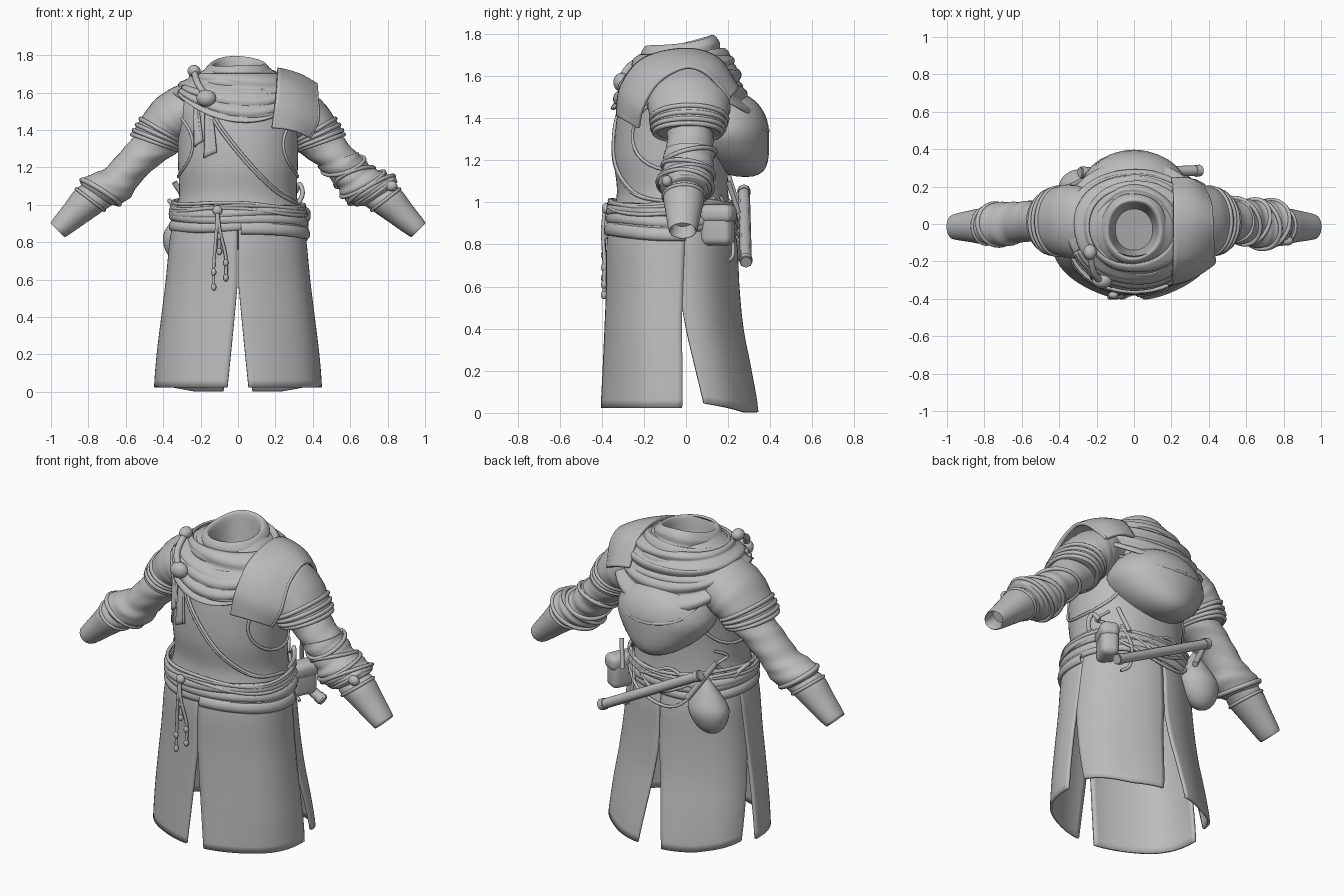
import bpy, bmesh, math
from math import sin, cos, pi, radians
from mathutils import Vector, Matrix

cube = bpy.data.objects.get("Cube")
if cube:
    bpy.data.objects.remove(cube)

GREY = (0.5, 0.5, 0.5, 1)
mat = bpy.data.materials.new("cloth grey")
mat.use_nodes = True
mat.diffuse_color = GREY
bsdf = next(n for n in mat.node_tree.nodes if n.type == "BSDF_PRINCIPLED")
bsdf.inputs["Base Color"].default_value = GREY


# ---- helpers ----
def link(name, data):
    ob = bpy.data.objects.new(name, data)
    bpy.context.collection.objects.link(ob)
    data.materials.append(mat)
    return ob


def finish(name, bm, thick=0):
    bmesh.ops.recalc_face_normals(bm, faces=bm.faces)
    me = bpy.data.meshes.new(name)
    bm.to_mesh(me)
    bm.free()
    me.shade_smooth()
    me.set_sharp_from_angle(angle=radians(50))
    ob = link(name, me)
    if thick:
        mod = ob.modifiers.new("thickness", "SOLIDIFY")
        mod.thickness, mod.offset = thick, 0


def spline(rows, t):
    """Smooth interpolation through rows, t from 0 to len - 1."""
    last = len(rows) - 1
    i = max(0, min(int(t), last - 1))
    f = t - i
    near = [rows[max(0, min(last, k))] for k in range(i - 1, i + 3)]
    return [b + 0.5 * f * (c - a + f * (2 * a - 5 * b + 4 * c - d + f * (3 * (b - c) + d - a)))
            for a, b, c, d in zip(*near)]


def grid(name, f, nu, nv, closed=False, caps=(), thick=0):
    """Surface f(u, v); closed joins the u direction, caps fills end rows."""
    bm = bmesh.new()
    cols = nu if closed else nu + 1
    vs = [[bm.verts.new(f(i / nu, j / nv)) for i in range(cols)] for j in range(nv + 1)]
    for j in range(nv):
        for i in range(nu):
            k = (i + 1) % cols
            bm.faces.new((vs[j][i], vs[j][k], vs[j + 1][k], vs[j + 1][i]))
    for row in caps:
        bm.faces.new(vs[row])
    finish(name, bm, thick)


def tube(name, pts, r, cyclic=False):
    if not cyclic:
        n = (len(pts) - 1) * 6
        pts = [spline(pts, i / 6) for i in range(n + 1)]
    cu = bpy.data.curves.new(name, "CURVE")
    cu.dimensions = "3D"
    cu.bevel_depth, cu.bevel_resolution, cu.use_fill_caps = r, 2, True
    sp = cu.splines.new("POLY")
    sp.points.add(len(pts) - 1)
    for p, co in zip(sp.points, pts):
        p.co = (*co, 1)
    sp.use_cyclic_u = cyclic
    sp.use_smooth = True
    link(name, cu)


def blob(name, loc, size, shape=lambda p: p):
    bm = bmesh.new()
    bmesh.ops.create_uvsphere(bm, u_segments=28, v_segments=18, radius=1)
    for v in bm.verts:
        v.co = [c + s * k for c, s, k in zip(loc, size, shape(v.co))]
    finish(name, bm)


# ---- garment outline: height, half width, front y, back y ----
BODY = [(0, .445, -.395, .345), (.2, .43, -.385, .31), (.4, .405, -.375, .27), (.6, .38, -.367, .25),
        (.8, .36, -.365, .24), (.95, .335, -.345, .21), (1.05, .315, -.328, .2), (1.2, .32, -.342, .2),
        (1.35, .325, -.335, .22), (1.5, .34, -.31, .24), (1.6, .33, -.265, .235), (1.68, .25, -.22, .2),
        (1.74, .16, -.17, .13)]


def oval(a, z, rx, yf, yb, off=0):
    """Point on a rounded oval; angle 0 is the front, pi/2 is the left."""
    x, y = (math.copysign(abs(k) ** .95, k) for k in (sin(a), -cos(a)))
    return Vector(((rx + off) * x, (yf + yb) / 2 + ((yb - yf) / 2 + off) * y, z))


def body(a, z, off=0):
    i = max(k for k in range(len(BODY) - 1) if k == 0 or BODY[k][0] <= z)
    f = (z - BODY[i][0]) / (BODY[i + 1][0] - BODY[i][0])
    return oval(a, z, *spline(BODY, i + f)[1:], off)


def on_body(pts, off):
    return [body(radians(a), z, off) for a, z in pts]


grid("tunic_body", lambda u, v: body(u * 2 * pi, .88 + .86 * v), 56, 36, True)

# ---- skirt: two front and two back panels ----
for s, side in ((1, "left"), (-1, "right")):
    def front(u, v, s=s):
        z = .024 + .9 * v
        k = max(0, 1 - z / .58)
        a = radians((6.5 * k + .2) * (1 - u) + (91 + 10 * v) * u)
        return body(s * a, z, .002 + .004 * sin(9 * u + 2))

    def back(u, v, s=s):
        hem = .045 - .042 * min(1, u * 1.6)
        z = hem + (.93 - hem) * v
        k = max(0, 1 - z / .56)
        a = radians((95 + 13 * k) * (1 - u) + (179.7 - 9 * k) * u)
        return body(s * a, z, -.008 + .005 * sin(8 * u))

    grid(side + "_front_skirt_panel", front, 26, 24, thick=.014)
    grid(side + "_back_skirt_panel", back, 26, 24, thick=.014)


# ---- waist sash and ropes ----
def band(name, z, h, off, tilt, start=0, end=360):
    def f(u, v):
        a = radians(start + (end - start) * u)
        zz = z + h * (v - .5) + tilt * sin(a) + .006 * sin(3 * a)
        return body(a, zz, off + .016 * max(0, sin(pi * v)) ** .6)
    grid(name, f, 64, 8, end - start == 360, thick=.01)


band("sash_lower", .89, .055, .004, .006)
band("sash_middle", .925, .05, .012, -.012)
band("sash_upper", .96, .05, .016, .008)
band("sash_loose_end", .875, .06, .012, -.02, 2, 100)
for i, (z, tilt) in enumerate(((.985, .012), (1.0, -.015), (.97, -.02))):
    tube("waist_rope_%d" % (i + 1),
         [body(k * pi / 24, z + tilt * sin(k * pi / 24) + .01 * cos(k * pi / 8), .03)
          for k in range(48)], .01, True)

# hanging cords with knots and beads
blob("cord_knot", (-.11, -.38, .97), (.026, .02, .026))
for x, z in ((-.13, .55), (-.065, .6), (-.10, .74)):
    tube("hanging_cord", [(-.11, -.385, .97), (-.11 + (x + .11) * .3, -.395, .86),
                          (x, -.387, z + .12), (x, -.39, z)], .009)
    for h in (.01, .09):
        blob("cord_bead", (x, -.39, z + h), (.014, .014, .02))

# ---- chest strap, armhole seams ----
for d in (0, 3):
    tube("chest_strap", on_body([(-36 + d, 1.6), (-22 + d, 1.46), (-7 + d, 1.33), (14 + d, 1.18),
                                 (38 + d, 1.07), (62 + d, 1.02), (95, 1.0)], .006), .008)
for s in (1, -1):
    tube("armhole_seam", [body(s * radians(95 + 48 * cos(t * pi / 16)), 1.33 + .18 * sin(t * pi / 16), .002)
                          for t in range(32)], .008, True)
    tube("side_lacing", on_body([(s * 115, 1.0), (s * 125, 1.05), (s * 112, 1.09), (s * 128, 1.13)], .01), .008)

# ---- sleeves: outer x z, inner x z, half depth, centre y ----
UPPER = [(.18, 1.70, .2, 1.36, .18, 0), (.34, 1.63, .26, 1.34, .195, .01), (.44, 1.565, .28, 1.33, .195, .015),
         (.52, 1.46, .295, 1.33, .18, .015), (.565, 1.375, .32, 1.29, .16, .01), (.53, 1.36, .35, 1.3, .1, .015)]
LOWER = [(.52, 1.42, .30, 1.3, .11, .02), (.575, 1.345, .345, 1.265, .11, .02), (.64, 1.27, .44, 1.2, .11, .015),
         (.71, 1.195, .53, 1.11, .108, .01), (.78, 1.165, .575, 1.04, .118, 0), (.84, 1.13, .64, 1.0, .112, 0),
         (.83, 1.09, .71, 1.0, .08, 0)]
CUFF = [(.80, 1.12, .67, 1.0, .085, 0), (.865, 1.085, .715, .97, .098, -.01), (.93, 1.0, .81, .905, .085, -.012),
        (1.0, .908, .92, .83, .067, -.015), (.985, .912, .925, .85, .055, -.015), (.95, .95, .89, .885, .05, -.015)]


def ring_point(row, a, s, k=1):
    ox, oz, ix, iz, ry, cy = row
    return Vector((s * ((ox + ix) / 2 + k * cos(a) * (ox - ix) / 2), cy + k * ry * sin(a),
                   (oz + iz) / 2 + k * cos(a) * (oz - iz) / 2))


def limb(name, rows, s, wrinkle, start=0.0, fat=1.0):
    def f(u, v):
        a = u * 2 * pi
        k = fat + wrinkle * sin(v * 36 + 2 * sin(a + s) + cos(2 * a))
        t = start + v * (len(rows) - 1 - start)
        return ring_point(spline(rows, t), a, s, k)
    grid(name, f, 36, 40, True, caps=(0, -1))


def loop(name, rows, t, s, r, k=1.0, skew=0):
    pts = [ring_point(spline(rows, t + skew * sin(i * pi / 18)), i * pi / 18, s, k) for i in range(36)]
    tube(name, pts, r, True)


for s, side in ((1, "left"), (-1, "right")):
    limb(side + "_shoulder_sleeve", UPPER, s, .006)
    limb(side + "_forearm_sleeve", LOWER, s, .018)
    limb(side + "_cuff", CUFF, s, 0)
    for i in range(4):
        loop(side + "_sleeve_rib", UPPER, 3.0 + .33 * i, s, .012)
    loop(side + "_sleeve_hem_fold", LOWER, 4.9, s, .014, .98, .2)
    loop(side + "_cuff_edge", CUFF, 1, s, .009)

# cloth wrap and cords on the left forearm
limb("forearm_wrap", LOWER, 1, .035, 1.9, 1.09)
for i in range(4):
    loop("forearm_cord", LOWER, 2.3 + .75 * i, 1, .011, 1.13, -.35 * (-1) ** i)
blob("forearm_knot", (.82, -.09, 1.1), (.032, .025, .028))

# ---- neck cowl ----
COWL = [(1.6, .10, -.14, .08), (1.7, .115, -.16, .10), (1.775, .13, -.175, .115), (1.785, .15, -.19, .135),
        (1.755, .175, -.21, .16), (1.72, .18, -.215, .165), (1.725, .215, -.24, .19), (1.69, .24, -.26, .21),
        (1.655, .235, -.255, .21), (1.66, .27, -.275, .23), (1.62, .295, -.295, .245), (1.575, .28, -.28, .235)]


def cowl(u, v):
    a = u * 2 * pi
    z, rx, yf, yb = spline(COWL, v * (len(COWL) - 1))
    return oval(a, z - .028 * (1 + cos(a)) * (1 - .4 * v) + .008 * sin(2 * a + 5 * v), rx, yf, yb,
                .006 * v * sin(5 * a + 7 * v))


grid("neck_cowl", cowl, 64, 66, True, caps=(0,))


def drape(u, v):
    a = u * 2 * pi
    low = 1.575 - .11 * max(0, cos(a - .2)) ** 2 - .04 * max(0, -cos(a))
    z = low + (1.7 - low) * v
    return body(a, z, .014 + .010 * sin(16 * v + 1.5 * sin(a)))


grid("cowl_drape", drape, 64, 24, True, thick=.012)


# broad swags of cloth across the chest
def swag(u, v):
    a = radians(-62 + 135 * u)
    dip = max(0, sin(pi * u)) ** 1.2
    z = 1.64 - (.05 + .10 * v) * dip - .05 * v
    return body(a, z, .016 + .014 * abs(sin(2.5 * pi * v + .4 * sin(7 * u))))


grid("cowl_swag", swag, 36, 24, thick=.012)

# knot and loose tails of the scarf
blob("scarf_knot", (-.17, -.305, 1.57), (.052, .04, .045))
blob("shoulder_knot", (-.235, -.15, 1.715), (.035, .04, .032))
tube("scarf_twist", [(-.17, -.31, 1.58), (-.215, -.26, 1.65), (-.235, -.15, 1.715)], .018)
for a0, a1, z in ((-42, -33, 1.31), (-31, -19, 1.25)):
    def tail(u, v, a0=a0, a1=a1, z=z):
        w = .35 + .65 * v
        a = radians((a0 + a1) / 2 + (u - .5) * (a1 - a0) * w)
        return body(a, 1.55 + (z - 1.55) * v + .03 * u * v, .016 + .006 * sin(6 * u))
    grid("scarf_tail", tail, 8, 12, thick=.012)

# ---- cloth flap over the left shoulder ----
INNER = [(.18, -.325, 1.41), (.2, -.305, 1.55), (.21, -.2, 1.68), (.21, 0, 1.725), (.21, .15, 1.68), (.2, .24, 1.55)]
OUTER = [(.385, -.225, 1.355), (.43, -.205, 1.45), (.425, -.13, 1.57), (.42, 0, 1.64), (.41, .11, 1.6), (.37, .2, 1.49)]


def flap(u, v):
    p, q = (Vector(spline(e, u * 5)) for e in (INNER, OUTER))
    return p.lerp(q, v) + Vector((.01, (u - .5) * .04, .012)) * sin(pi * v)


grid("shoulder_flap", flap, 40, 14, thick=.018)
tube("shoulder_flap_hem", [flap(u / 10, .97) for u in range(11)], .011)

# ---- hood hanging at the back ----
blob("hood", (0, .17, 1.325), (.29, .225, .205),
     lambda p: Vector((p.x * (1 - .25 * max(0, -p.z)), p.y + (.5 if p.z < 0 else .1) * p.z * p.z, p.z)))


def mantle(u, v):
    a = radians(98 + 164 * u)
    sag = sin(pi * u)
    z = 1.65 - .03 * sag - v * (.07 + .15 * sag)
    return body(a, z, .012 + .095 * v * v * sag + .012 * sin(15 * v + 2 * u))


grid("hood_mantle", mantle, 40, 30, thick=.014)
tube("hood_edge", [(-.26, .12, 1.5), (-.19, .32, 1.38), (0, .388, 1.34), (.19, .32, 1.37), (.26, .12, 1.47)], .01)

# ---- gear on the belt ----
end_a, end_b = Vector((.36, .285, .715)), Vector((-.29, .275, 1.06))
tube("scroll_case", [end_a, end_b], .028)
for t in (.03, .97):
    c = end_a.lerp(end_b, t)
    d = (end_b - end_a).normalized() * .015
    tube("scroll_case_band", [c - d, c + d], .032)


def teardrop(p):
    k = 1 - .62 * max(0, p.z + .1)
    return Vector((p.x * k + .2 * p.z, p.y * k, p.z))


blob("round_pouch", (-.28, .195, .86), (.12, .1, .165), teardrop)


# boxy pouch with a lid
def pouch(name, loc, size):
    bm = bmesh.new()
    bmesh.ops.create_cube(bm, size=1, matrix=Matrix.Translation(loc) @ Matrix.Rotation(-.45, 4, "Z")
                          @ Matrix.Diagonal((*size, 1)))
    bmesh.ops.bevel(bm, geom=bm.edges[:], offset=.036, segments=5, affect="EDGES", profile=.5)
    finish(name, bm)


pouch("belt_pouch", (.31, .15, .89), (.1, .16, .19))
pouch("belt_pouch_lid", (.315, .153, .945), (.108, .17, .09))

# short rods and tying ropes
tube("short_rod", [(-.34, .2, 1.12), (-.2, .27, .9)], .016)
tube("small_rod", [(.28, .2, 1.1), (.24, .25, .95)], .012)
tube("side_hook", [(.32, .02, 1.0), (.345, .03, 1.06), (.33, .05, 1.11), (.31, .08, 1.07)], .013)
tube("side_loop", [(-.33, -.1, .98), (-.365, -.06, 1.02), (-.35, 0, 1.0), (-.33, .05, .96)], .013)
for pts in ([(110, 1.0), (140, .92), (165, .84), (195, .82), (225, .98)],
            [(130, 1.02), (160, .95), (190, 1.02), (215, .9)],
            [(150, .98), (175, .88), (200, .93), (235, 1.03)],
            [(140, 1.03), (150, .9), (148, .76), (140, .72)]):
    tube("tying_rope", on_body(pts, .03), .009)
